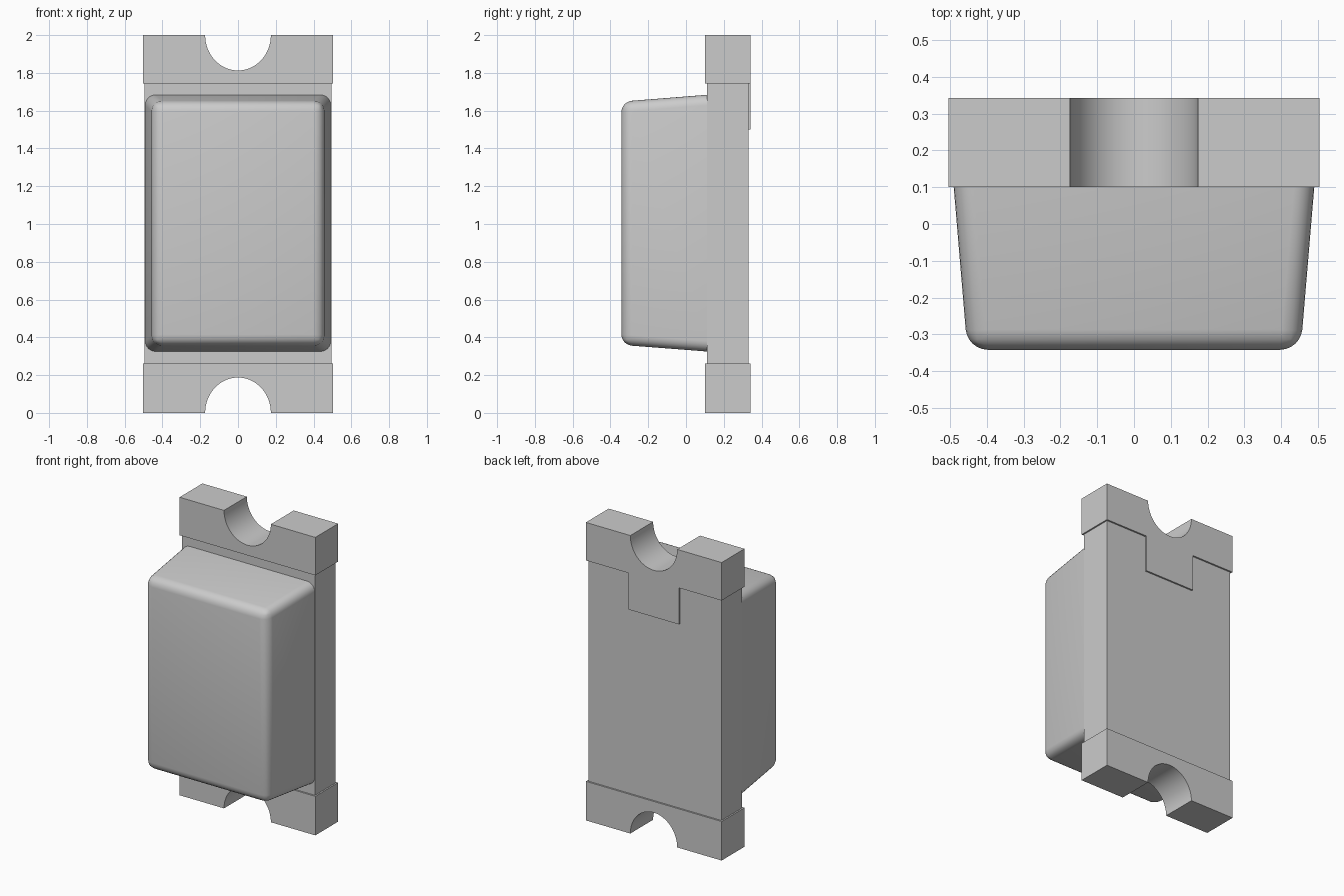
import bpy
import bmesh
import math

old = bpy.data.objects.get("Cube")
if old:
    bpy.data.objects.remove(old, do_unlink=True)

grey = bpy.data.materials.new("plain grey")
grey.use_nodes = True
COLOUR = (0.6, 0.6, 0.6, 1)
grey.diffuse_color = COLOUR
grey.node_tree.nodes["Principled BSDF"].inputs["Base Color"].default_value = COLOUR


def finish(bm, name):
    """Turn a bmesh into a named grey object."""
    bmesh.ops.recalc_face_normals(bm, faces=bm.faces)
    mesh = bpy.data.meshes.new(name)
    bm.to_mesh(mesh)
    bm.free()
    mesh.materials.append(grey)
    obj = bpy.data.objects.new(name, mesh)
    bpy.context.collection.objects.link(obj)
    return obj


def smooth(obj, degrees):
    bpy.ops.object.select_all(action='DESELECT')
    obj.select_set(True)
    bpy.context.view_layer.objects.active = obj
    bpy.ops.object.shade_smooth_by_angle(angle=math.radians(degrees))


def prism(name, outline, y0, y1):
    """Extrude an x-z outline from y0 to y1."""
    bm = bmesh.new()
    face = bm.faces.new([bm.verts.new((x, y0, z)) for x, z in outline])
    ext = bmesh.ops.extrude_face_region(bm, geom=[face])
    verts = [g for g in ext["geom"] if isinstance(g, bmesh.types.BMVert)]
    bmesh.ops.translate(bm, verts=verts, vec=(0, y1 - y0, 0))
    return finish(bm, name)


def rectangle(half, z0, z1):
    return [(-half, z0), (half, z0), (half, z1), (-half, z1)]


# Circuit board
FRONT, BACK = 0.10, 0.342
LOW, HIGH = 0.262, 1.745
prism("board", rectangle(0.494, LOW, HIGH), 0.111, 0.331)

# End terminals, each with a half-round notch in its outer edge
STEPS = 32
arc = [(-0.174 * math.cos(math.pi * i / STEPS), 0.187 * math.sin(math.pi * i / STEPS))
       for i in range(STEPS + 1)]
for name, outer, inner, way in (("bottom_terminal", 0, LOW, 1), ("top_terminal", 2, HIGH, -1)):
    outline = [(-0.504, outer)] + [(x, outer + way * d) for x, d in arc]
    outline += [(0.504, outer), (0.504, inner), (-0.504, inner)]
    smooth(prism(name, outline, FRONT, BACK), 30)

# Raised marker tab on the back, below the top terminal
prism("polarity_tab", rectangle(0.187, 1.5, HIGH), 0.331, BACK)

# Tapered lens with rounded front and side edges
bm = bmesh.new()
rings = []
for half, z0, z1, y in ((0.491, 0.325, 1.684, 0.111), (0.453, 0.36, 1.648, -0.342)):
    rings.append([bm.verts.new((x, y, z)) for x, z in rectangle(half, z0, z1)])
base, front = rings
bm.faces.new(base)
bm.faces.new(front)
for i in range(4):
    j = (i + 1) % 4
    bm.faces.new((base[i], base[j], front[j], front[i]))
edges = [e for e in bm.edges if not all(v in base for v in e.verts)]
bmesh.ops.bevel(bm, geom=edges, offset=0.055, offset_type='OFFSET', segments=6,
                profile=0.5, affect='EDGES', clamp_overlap=True)
smooth(finish(bm, "lens"), 35)
